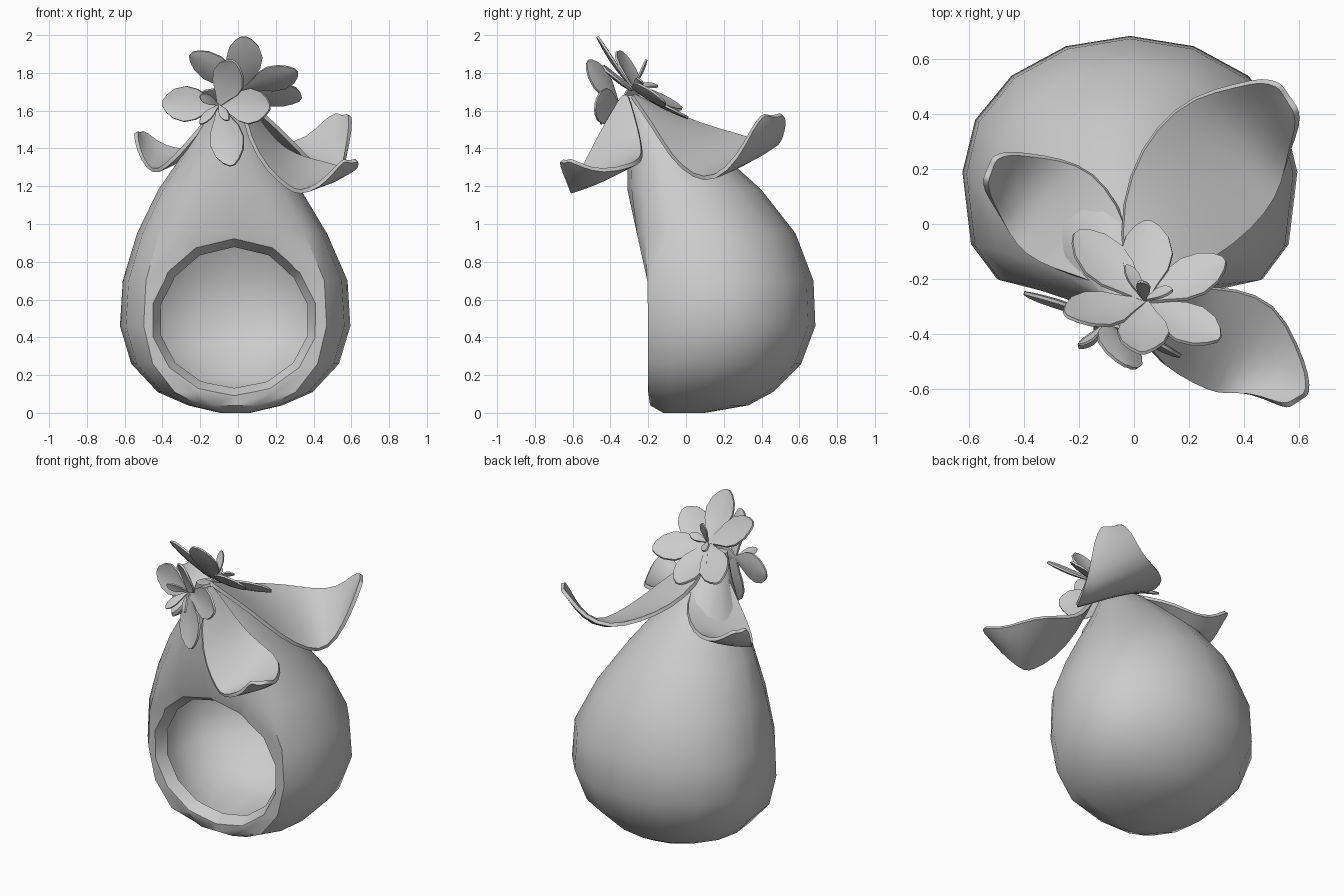
import bpy, bmesh, math
from mathutils import Vector, Matrix

if "Cube" in bpy.data.objects:
    bpy.data.objects.remove(bpy.data.objects["Cube"])

grey = bpy.data.materials.new("light_grey")
grey.diffuse_color = (0.6, 0.6, 0.6, 1)
grey.use_nodes = True
grey.node_tree.nodes["Principled BSDF"].inputs["Base Color"].default_value = grey.diffuse_color


def make_object(name, bm):
    bmesh.ops.recalc_face_normals(bm, faces=bm.faces)
    mesh = bpy.data.meshes.new(name)
    bm.to_mesh(mesh)
    bm.free()
    mesh.materials.append(grey)
    ob = bpy.data.objects.new(name, mesh)
    bpy.context.collection.objects.link(ob)
    return ob


def smooth(ob, angle=40):
    bpy.ops.object.select_all(action='DESELECT')
    ob.select_set(True)
    bpy.context.view_layer.objects.active = ob
    bpy.ops.object.shade_smooth_by_angle(angle=math.radians(angle))


# Pear body rings: height, half width, front y, back y, front squareness, front flattening
RINGS = [(0.00, .08, -.12, .10, 2, 1), (.04, .25, -.19, .33, 2.3, 1.15), (.11, .41, -.20, .46, 2.8, 1.28),
         (.26, .55, -.20, .61, 3, 1.28), (.46, .61, -.20, .685, 3, 1.28), (.70, .595, -.205, .675, 3, 1.28),
         (.95, .503, -.26, .58, 2.6, 1.15), (1.18, .378, -.31, .40, 2.2, 1), (1.38, .24, -.31, .18, 2, 1),
         (1.55, .13, -.31, -.02, 2, 1), (1.68, .04, -.33, -.24, 2, 1)]


def pear(name, rings, inset=0.0, sides=16):
    bm = bmesh.new()
    loops = []
    for z, w, yf, yb, n, flat in rings:
        w, yf, yb = w - inset, yf + inset, yb - inset
        yc = yf + 0.44 * (yb - yf)
        xc = -0.015 - 0.03 * min(1, max(0, (z - .7) / .45))
        loop = []
        for i in range(sides):
            a = math.tau * i / sides
            c, s = math.cos(a), math.sin(a)
            e, depth = (1, yb - yc) if s >= 0 else (2 / n, (yc - yf) * flat)
            x = math.copysign(abs(c) ** e, c) * w + xc
            y = max(yf, yc + math.copysign(abs(s) ** e, s) * depth)
            loop.append(bm.verts.new((x, y, z + (inset if z < .4 else 0))))
        loops.append(loop)
    for a, b in zip(loops, loops[1:]):
        for i in range(sides):
            j = (i + 1) % sides
            bm.faces.new((a[i], a[j], b[j], b[i]))
    bm.faces.new(loops[0])
    bm.faces.new(loops[-1])
    return make_object(name, bm)


# Hollow body with a tapered round doorway
body = pear("body", RINGS)
cavity = pear("cavity_cutter", RINGS[1:-1], 0.065)
bm = bmesh.new()
bmesh.ops.create_cone(bm, cap_ends=True, segments=14, radius1=.57, radius2=.31, depth=.4,
                      matrix=Matrix.Translation((-.02, -.2, .49)) @ Matrix.Diagonal((1, 1, .91, 1))
                      @ Matrix.Rotation(-math.pi / 2, 4, 'X'))
doorway = make_object("doorway_cutter", bm)
bpy.context.view_layer.objects.active = body
for cutter in (cavity, doorway):
    mod = body.modifiers.new("cut", 'BOOLEAN')
    mod.object, mod.operation, mod.solver = cutter, 'DIFFERENCE', 'EXACT'
    bpy.ops.object.modifier_apply(modifier=mod.name)
    bpy.data.objects.remove(cutter)
smooth(body)


def blade(name, spine, widths, up, cup, thick, tilt=0.0, rounded=False):
    """Thin leaf swept along a spine; cup (start, end) lifts both edges, tilt the right one."""
    spine = [Vector(p) for p in spine]
    up = Vector(up).normalized()
    bm = bmesh.new()
    rows = []
    last = len(spine) - 1
    for i, (p, w) in enumerate(zip(spine, widths)):
        tangent = spine[min(i + 1, last)] - spine[max(i - 1, 0)]
        side = tangent.cross(up).normalized()
        lean = tilt * math.sin(math.pi * i / last)
        bowl = cup[0] + (cup[1] - cup[0]) * i / last
        rows.append([bm.verts.new(p + side * w * u + up * w * (bowl * u * u + lean * u))
                     for u in (-1, -.5, 0, .5, 1)])
    for a, b in zip(rows, rows[1:]):
        for k in range(4):
            bm.faces.new((a[k], a[k + 1], b[k + 1], b[k]))
    ob = make_object(name, bm)
    bpy.context.view_layer.objects.active = ob
    if rounded:
        mod = ob.modifiers.new("round", 'SUBSURF')
        mod.levels = 1
        bpy.ops.object.modifier_apply(modifier=mod.name)
    mod = ob.modifiers.new("thickness", 'SOLIDIFY')
    mod.thickness, mod.offset = thick, 0
    bpy.ops.object.modifier_apply(modifier=mod.name)
    smooth(ob, 50)
    return ob


# Three large drooping leaves with upturned tips
Z = (0, 0, 1)
CUP = (-.15, .25)
blade("back_right_leaf",
      [(0, -.28, 1.68), (.08, -.10, 1.55), (.17, .05, 1.43), (.28, .20, 1.34),
       (.38, .31, 1.30), (.47, .39, 1.38), (.53, .44, 1.51), (.56, .46, 1.57)],
      (.02, .15, .23, .255, .225, .15, .11, .06), Z, CUP, .022, -.4, True)
blade("front_right_leaf",
      [(.02, -.32, 1.68), (.10, -.36, 1.48), (.20, -.39, 1.34), (.32, -.42, 1.26),
       (.42, -.45, 1.22), (.51, -.53, 1.22), (.57, -.60, 1.28), (.595, -.64, 1.33)],
      (.02, .12, .165, .19, .19, .12, .08, .045), Z, CUP, .022, -.4, True)
blade("left_leaf",
      [(-.03, -.25, 1.68), (-.10, -.13, 1.55), (-.17, -.05, 1.45), (-.27, .04, 1.36),
       (-.36, .10, 1.31), (-.45, .16, 1.36), (-.50, .19, 1.43), (-.525, .20, 1.48)],
      (.02, .11, .165, .195, .165, .11, .08, .045), Z, CUP, .022, .35, True)


def flower(name, centre, normal, petals, stamens):
    centre, normal = Vector(centre), Vector(normal).normalized()

    def petal(label, tip, width, bow, thick):
        tip = Vector(tip)
        ts = (0, .2, .4, .6, .8, .93, 1)
        spine = [centre.lerp(tip, t) + normal * bow * math.sin(math.pi * t) for t in ts]
        widths = [width * k for k in (.12, .45, .85, 1, .82, .48, .15)]
        blade(label, spine, widths, normal, (.15, .15), thick)

    for i, tip in enumerate(petals):
        petal(f"{name}_petal_{i + 1}", tip, .095, -.015, .012)
    for i, tip in enumerate(stamens):
        petal(f"{name}_stamen_{i + 1}", tip, .026, .01, .01)


# Two blossoms at the tip, one facing up and back, one facing forward
flower("top_flower", (.04, -.28, 1.72), (0, .68, .73),
       [(.03, -.47, 1.99), (.31, -.42, 1.81), (.33, -.13, 1.66),
        (.05, .01, 1.56), (-.21, -.03, 1.62), (-.25, -.33, 1.90)],
       [(.03, -.21, 1.87), (.14, -.24, 1.76), (-.03, -.15, 1.73)])
flower("front_flower", (-.10, -.36, 1.63), (-.3, -.95, .1),
       [(-.02, -.52, 1.86), (.17, -.48, 1.62), (-.03, -.44, 1.31), (-.40, -.25, 1.64)],
       [(-.20, -.45, 1.53), (-.20, -.44, 1.68), (-.05, -.47, 1.55)])
